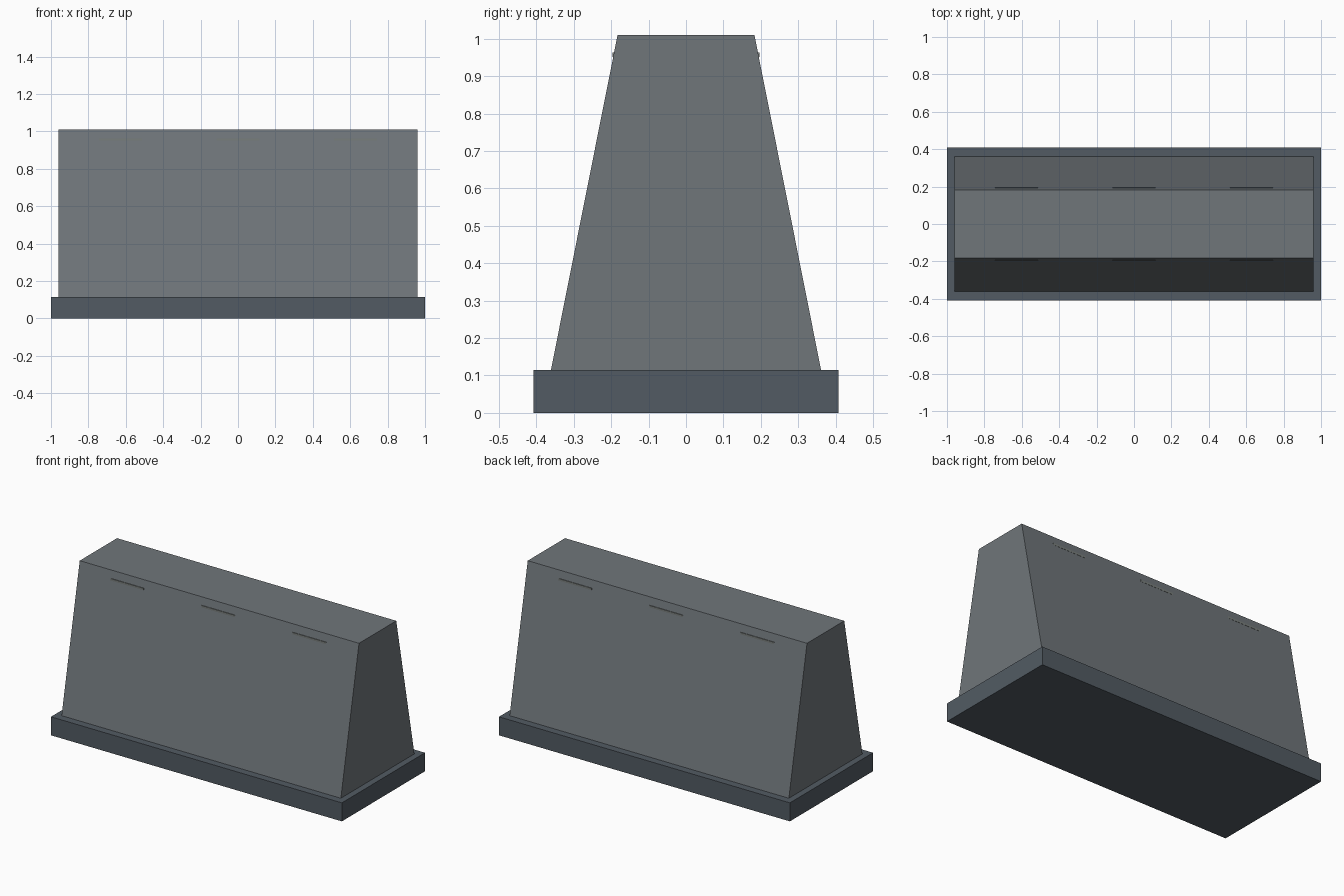
import bpy, bmesh

if "Cube" in bpy.data.objects:
    bpy.data.objects.remove(bpy.data.objects["Cube"])


def material(name, rgb):
    m = bpy.data.materials.new(name)
    m.diffuse_color = (*rgb, 1)
    m.use_nodes = True
    m.node_tree.nodes["Principled BSDF"].inputs["Base Color"].default_value = m.diffuse_color
    return m


def extrude_profile(name, profile, x0, x1, mat):
    """Extrude a closed (y, z) profile along x."""
    bm = bmesh.new()
    face = bm.faces.new([bm.verts.new((x0, y, z)) for y, z in profile])
    out = bmesh.ops.extrude_face_region(bm, geom=[face])
    verts = [v for v in out["geom"] if isinstance(v, bmesh.types.BMVert)]
    bmesh.ops.translate(bm, verts=verts, vec=(x1 - x0, 0, 0))
    bmesh.ops.recalc_face_normals(bm, faces=bm.faces)
    mesh = bpy.data.meshes.new(name)
    bm.to_mesh(mesh)
    bm.free()
    mesh.materials.append(mat)
    obj = bpy.data.objects.new(name, mesh)
    bpy.context.collection.objects.link(obj)
    return obj


body_mat = material("body_grey", (0.16, 0.18, 0.195))
base_mat = material("base_grey", (0.085, 0.105, 0.125))
strip_mat = material("strip_grey", (0.19, 0.21, 0.20))

BASE_TOP, TOP = 0.115, 1.01

# Base plinth
extrude_profile("base_plinth", [(-0.408, 0), (0.408, 0), (0.408, BASE_TOP), (-0.408, BASE_TOP)],
                -1, 1, base_mat)

# Tapered barrier body
extrude_profile("barrier_body", [(-0.361, BASE_TOP), (0.361, BASE_TOP), (0.183, TOP), (-0.183, TOP)],
                -0.96, 0.96, body_mat)

# Thin raised strips near the top, on both sloped sides
for side, s in (("front", -1), ("back", 1)):
    for i, cx in enumerate((-0.627, 0, 0.627)):
        profile = [(s * y, z) for y, z in ((0.18, 0.951), (0.196, 0.951), (0.196, 0.963), (0.18, 0.963))]
        extrude_profile(f"{side}_strip_{i + 1}", profile, cx - 0.115, cx + 0.115, strip_mat)
